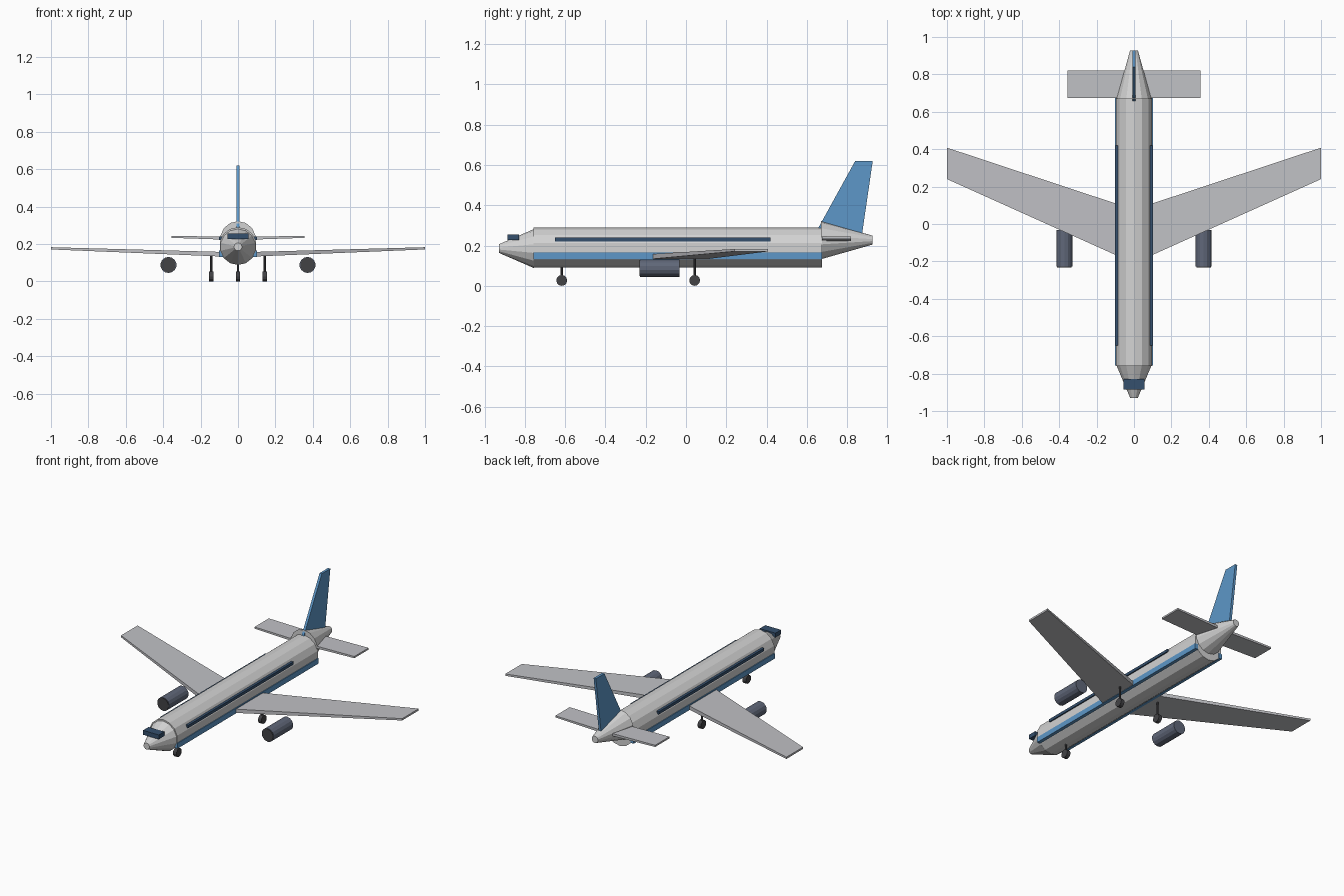
import bpy
import bmesh
from math import radians
from mathutils import Matrix

cube = bpy.data.objects.get("Cube")
if cube:
    bpy.data.objects.remove(cube, do_unlink=True)


def material(name, rgb):
    m = bpy.data.materials.new(name)
    m.use_nodes = True
    color = (*rgb, 1)
    m.diffuse_color = color
    m.node_tree.nodes["Principled BSDF"].inputs["Base Color"].default_value = color
    return m


BODY = material("body_white", (0.65, 0.65, 0.65))
WING = material("wing_grey", (0.53, 0.535, 0.56))
BLUE = material("trim_blue", (0.11, 0.31, 0.58))
GLASS = material("dark_glass", (0.035, 0.08, 0.155))
ENGINE = material("engine_slate", (0.115, 0.135, 0.19))
DARK = material("dark_rubber", (0.055, 0.055, 0.06))


def finish(name, bm, mat):
    bmesh.ops.recalc_face_normals(bm, faces=bm.faces[:])
    mesh = bpy.data.meshes.new(name)
    bm.to_mesh(mesh)
    bm.free()
    mesh.materials.append(mat)
    obj = bpy.data.objects.new(name, mesh)
    bpy.context.collection.objects.link(obj)
    return obj


def box(name, center, size, mat):
    bm = bmesh.new()
    place = Matrix.Translation(center) @ Matrix.Diagonal((*size, 1))
    bmesh.ops.create_cube(bm, size=1, matrix=place)
    return finish(name, bm, mat)


def tube(name, center, axis, length, r1, r2, mat, sides=14):
    """Cylinder or cone; r1 is the radius at the low end of the axis."""
    turn = {"x": Matrix.Rotation(radians(90), 4, "Y"),
            "y": Matrix.Rotation(radians(-90), 4, "X"),
            "z": Matrix.Identity(4)}[axis]
    bm = bmesh.new()
    bmesh.ops.create_cone(bm, cap_ends=True, segments=sides, radius1=r1, radius2=r2,
                          depth=length, matrix=Matrix.Translation(center) @ turn)
    return finish(name, bm, mat)


def slab(name, loop_a, loop_b, mat):
    """Solid bridging two matching loops."""
    bm = bmesh.new()
    a = [bm.verts.new(p) for p in loop_a]
    b = [bm.verts.new(p) for p in loop_b]
    bm.faces.new(a)
    bm.faces.new(b)
    for i in range(len(a)):
        j = (i + 1) % len(a)
        bm.faces.new((a[i], a[j], b[j], b[i]))
    return finish(name, bm, mat)


def section(x, front, back, low, high):
    return [(x, front, low), (x, back, low), (x, back, high), (x, front, high)]


# Fuselage with nose and tail cones
tube("fuselage", (0, -0.042, 0.19), "y", 1.432, 0.1, 0.1, BODY)
tube("nose_cone", (0, -0.842, 0.185), "y", 0.175, 0.021, 0.097, BODY)
tube("tail_cone", (0, 0.798, 0.227), "y", 0.257, 0.095, 0.022, BODY)
box("cockpit_window", (0, -0.857, 0.241), (0.112, 0.056, 0.028), GLASS)

# Tail fin, drawn as a side profile
fin = [(0.636, 0.25), (0.84, 0.62), (0.927, 0.62), (0.873, 0.25)]
slab("tail_fin", [(-0.008, y, z) for y, z in fin], [(0.008, y, z) for y, z in fin], BLUE)

# Nose gear
tube("nose_gear_strut", (0, -0.617, 0.075), "z", 0.1, 0.006, 0.006, DARK, 8)
tube("nose_wheel", (0, -0.617, 0.027), "x", 0.024, 0.027, 0.027, DARK, 12)

# Paired parts
for side, s in (("left", 1), ("right", -1)):
    slab(side + "_wing", section(s * 0.06, -0.183, 0.097, 0.132, 0.157),
         section(s, 0.24, 0.408, 0.171, 0.183), WING)
    slab(side + "_stabilizer", section(s * 0.03, 0.675, 0.82, 0.222, 0.238),
         section(s * 0.355, 0.675, 0.82, 0.233, 0.244), WING)
    box(side + "_stripe", (s * 0.09, -0.041, 0.148), (0.022, 1.433, 0.034), BLUE)
    box(side + "_window_band", (s * 0.09, -0.115, 0.23), (0.021, 1.07, 0.018), GLASS)
    tube(side + "_engine", (s * 0.372, -0.13, 0.088), "y", 0.197, 0.043, 0.043, ENGINE)
    tube(side + "_engine_intake", (s * 0.372, -0.229, 0.088), "y", 0.006, 0.04, 0.04, DARK)
    tube(side + "_gear_strut", (s * 0.143, 0.043, 0.085), "z", 0.11, 0.006, 0.006, DARK, 8)
    tube(side + "_main_wheel", (s * 0.143, 0.043, 0.027), "x", 0.024, 0.027, 0.027, DARK, 12)
